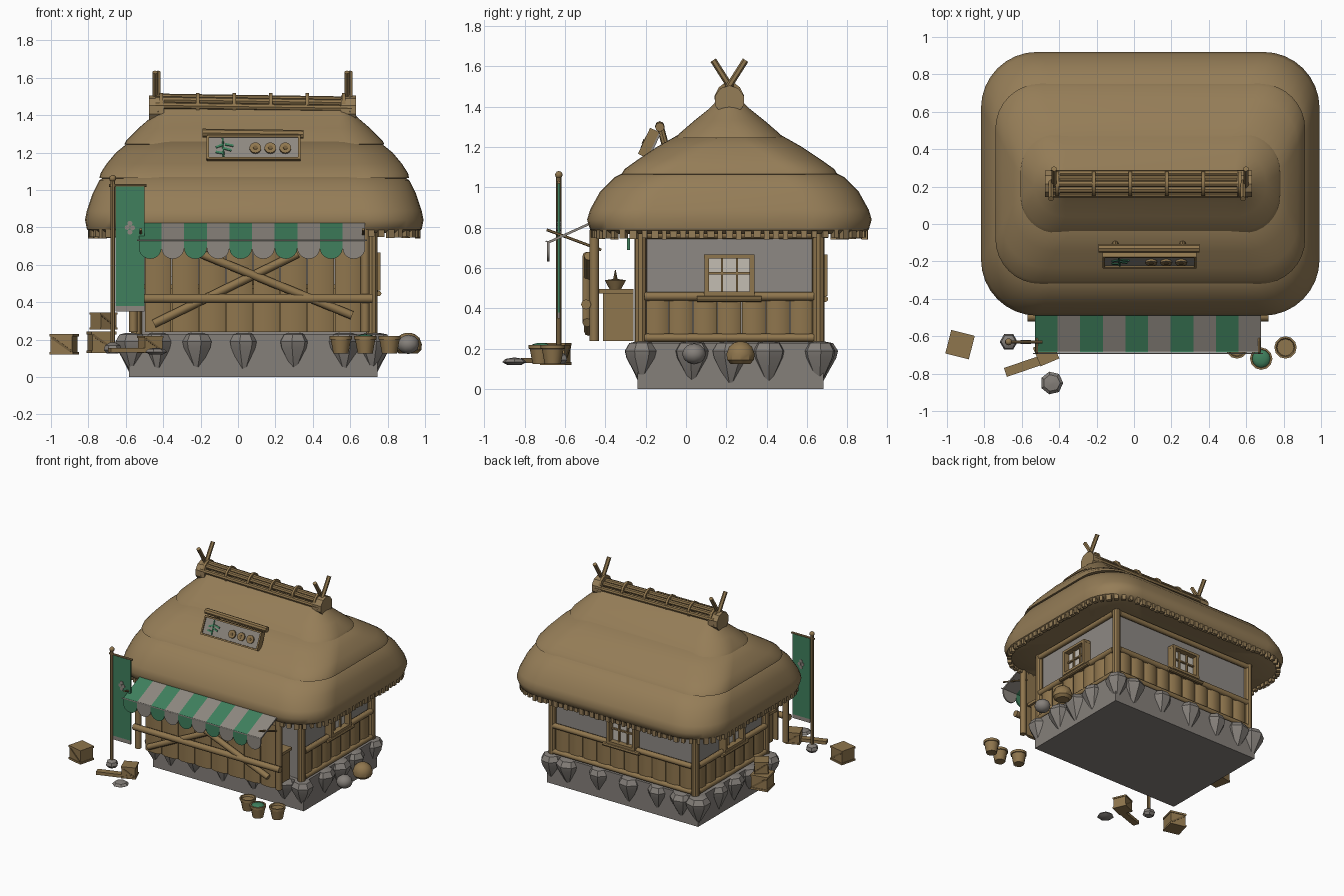
import bpy, bmesh, math, random
from mathutils import Matrix, Vector

if "Cube" in bpy.data.objects:
    bpy.data.objects.remove(bpy.data.objects["Cube"])

random.seed(4)
CX, CY = 0.087, 0.215
I = Matrix.Identity(4)

# materials
COLORS = {"thatch": (.30, .205, .096), "wood": (.275, .18, .075), "stone": (.235, .215, .195),
          "plaster": (.27, .25, .23), "green_cloth": (.05, .215, .11), "grey_cloth": (.27, .245, .215),
          "window_paper": (.55, .51, .45), "dark_wood": (.17, .11, .045)}
MATS = []
for n, c in COLORS.items():
    m = bpy.data.materials.new(n)
    m.diffuse_color = (*c, 1)
    m.use_nodes = True
    m.node_tree.nodes["Principled BSDF"].inputs["Base Color"].default_value = m.diffuse_color
    MATS.append(m)
THATCH, WOOD, STONE, WALL, GREEN, GREY, PAPER, DARK = range(8)


def paint(verts, mat):
    for f in {f for v in verts for f in v.link_faces}:
        f.material_index = mat


def box(bm, c, s, mat, M=I, R=I):
    r = bmesh.ops.create_cube(bm, size=1, matrix=M @ Matrix.Translation(c) @ R @ Matrix.Diagonal((*s, 1)))
    paint(r["verts"], mat)


def log(bm, a, b, r, mat=WOOD, M=I, seg=8, r2=None):
    a, b = M @ Vector(a), M @ Vector(b)
    d = b - a
    X = Matrix.Translation((a + b) / 2) @ d.to_track_quat('Z', 'Y').to_matrix().to_4x4()
    res = bmesh.ops.create_cone(bm, cap_ends=True, segments=seg, radius1=r,
                                radius2=r if r2 is None else r2, depth=d.length, matrix=X)
    paint(res["verts"], mat)


def loft(bm, rings, mat):
    vs = [[bm.verts.new(p) for p in ring] for ring in rings]
    faces = [bm.faces.new(vs[0][::-1]), bm.faces.new(vs[-1])]
    for A, B in zip(vs, vs[1:]):
        n = len(A)
        faces += [bm.faces.new((A[i], A[(i + 1) % n], B[(i + 1) % n], B[i])) for i in range(n)]
    for f in faces:
        f.material_index = mat


def lathe(bm, c, prof, mat, seg=8, turn=0):
    loft(bm, [[(c[0] + r * math.cos(turn + math.tau * i / seg), c[1] + r * math.sin(turn + math.tau * i / seg),
                c[2] + z) for i in range(seg)] for r, z in prof], mat)


def prism(bm, pts, y0, y1, mat):
    loft(bm, [[(x, y, z) for x, z in pts] for y in (y0, y1)], mat)


def ball(bm, c, s, mat, sub=2):
    r = bmesh.ops.create_icosphere(bm, subdivisions=sub, radius=1,
                                   matrix=Matrix.Translation(c) @ Matrix.Diagonal((*s, 1)))
    paint(r["verts"], mat)


def finish(name, bm, angle=35):
    bmesh.ops.recalc_face_normals(bm, faces=bm.faces)
    me = bpy.data.meshes.new(name)
    bm.to_mesh(me)
    bm.free()
    for m in MATS:
        me.materials.append(m)
    me.shade_smooth()
    me.set_sharp_from_angle(angle=math.radians(angle))
    bpy.context.collection.objects.link(bpy.data.objects.new(name, me))


def round_rect(hx, hy, z, r, n=8):
    r = min(r, hy * .95)
    pts = []
    for k, (sx, sy) in enumerate(((1, 1), (-1, 1), (-1, -1), (1, -1))):
        for i in range(n + 1):
            a = math.pi / 2 * (k + i / n)
            pts.append((CX + sx * (hx - r) + r * math.cos(a), CY + sy * (hy - r) + r * math.sin(a), z))
    return pts


# thatched roof in three overlapping layers
LAYERS = {
    "roof_lower": (.30, [(.64, .45, .79), (.87, .665, .77), (.895, .69, .79), (.905, .705, .84), (.895, .69, .89),
                         (.865, .64, .98), (.83, .57, 1.05), (.78, .49, 1.09)]),
    "roof_middle": (.24, [(.79, .48, 1.06), (.828, .535, 1.065), (.822, .52, 1.09), (.79, .45, 1.14),
                          (.74, .36, 1.2), (.66, .245, 1.265)]),
    "roof_top": (.2, [(.64, .22, 1.24), (.695, .265, 1.245), (.685, .25, 1.265), (.62, .175, 1.33),
                      (.55, .1, 1.39), (.5, .05, 1.44)])}
for name, (rad, prof) in LAYERS.items():
    bm = bmesh.new()
    loft(bm, [round_rect(x, y, z, rad) for x, y, z in prof], THATCH)
    finish(name, bm, 40)

# ragged straw ends under the eave
bm = bmesh.new()
ring = [Vector(p) for p in round_rect(.875, .672, .768, .28)]
for a, b in zip(ring, ring[1:] + ring[:1]):
    n = max(1, round((b - a).length / .045))
    for i in range(n):
        p = a.lerp(b, (i + .5) / n)
        R = Matrix.Rotation(math.atan2((b - a).y, (b - a).x), 4, 'Z')
        box(bm, p, (random.uniform(.022, .038), .03, random.uniform(.03, .055)), THATCH, I, R)
finish("eave_fringe", bm)

# ridge poles, ties and crossed end poles
bm = bmesh.new()
for y, z in ((-.055, 1.445), (-.03, 1.475), (0, 1.49), (.03, 1.475), (.055, 1.445)):
    log(bm, (-.44, CY + y, z + .008), (.61, CY + y, z - .008), .018)
for i in range(6):
    x = -.41 + i * .195
    log(bm, (x - .009, CY, 1.452), (x + .009, CY, 1.452), .068, seg=14)
for x in (-.435, .59):
    log(bm, (x - .04, CY, 1.43), (x + .04, CY, 1.43), .075, THATCH, seg=10)
    for s in (-1, 1):
        log(bm, (x + s * .008, CY - s * .06, 1.41), (x + s * .008, CY + s * .08, 1.63), .016, seg=6)
finish("ridge_bundle", bm)

# roof sign
bm = bmesh.new()
S = Matrix.Translation((.083, -.185, 1.22)) @ Matrix.Rotation(-math.radians(25), 4, 'X')
box(bm, (0, .01, 0), (.49, .05, .13), GREY, S)
for z in (-.065, .065):
    box(bm, (0, 0, z), (.5, .05, .012), WOOD, S)
for x in (-.245, .245):
    box(bm, (x, 0, 0), (.012, .05, .13), WOOD, S)
for x in (.01, .09, .17):
    log(bm, (x, -.01, -.005), (x, -.027, -.005), .031, WOOD, S, 14)
    log(bm, (x, -.02, -.005), (x, -.031, -.005), .012, DARK, S, 8)
log(bm, (-.16, -.017, -.055), (-.165, -.017, .055), .005, GREEN, S)
for x, z, a in ((-.14, -.01, .3), (-.18, .01, -.4), (-.13, .015, .2), (-.18, -.03, .2)):
    box(bm, (x, -.018, z), (.045, .006, .012), GREEN, S, Matrix.Rotation(a, 4, 'Y'))
log(bm, (-.19, -.13, 1.305), (.35, -.13, 1.298), .023)
for x in (-.1, .26):
    log(bm, (x, -.1, 1.2), (x, -.13, 1.31), .018)
finish("roof_sign", bm)

# stone foundation with wedge stones around it
bm = bmesh.new()
box(bm, (.082, .22, .115), (1.33, .92, .23), STONE)
spots = [(x, y) for y in (-.22, .66) for x in (-.57, -.43, -.22, .03, .30, .57, .72)]
spots += [(x, y) for x in (-.565, .73) for y in (.03, .22, .41)]
for x, y in spots:
    k = random.uniform(.88, 1.08)
    lathe(bm, (x, y, 0), [(.004, random.uniform(0, .03)), (.08 * k, .155), (.088 * k, .19), (.065 * k, .228), (.03, .236)],
          STONE, 7, random.random())
finish("foundation", bm, 25)

# walls and corner posts
bm = bmesh.new()
box(bm, (CX, CY, .51), (1.23, .85, .56), WALL)
finish("plaster_walls", bm)
bm = bmesh.new()
for sx in (-1, 1):
    for sy in (-1, 1):
        x, y = CX + sx * .63, CY + sy * .44
        log(bm, (x, y, .22), (x, y, .8), .031, seg=10)
finish("corner_posts", bm)

# plank skirting, rails and a window on three walls
for name, ang, d, hw in (("right", 90, .615, .42), ("back", 180, .425, .61), ("left", -90, .615, .42)):
    W = Matrix.Translation((CX, CY, 0)) @ Matrix.Rotation(math.radians(ang), 4, 'Z')
    bm = bmesh.new()
    n = round(hw * 2 / .118)
    for i in range(n):
        x = -hw + (i + .5) * 2 * hw / n
        w = hw / n
        loft(bm, [[W @ Vector((x + w * u, -d - t, z)) for u, t in
                   ((-.97, -.02), (-.97, .012), (-.5, .03), (.5, .03), (.97, .012), (.97, -.02))]
                  for z in (.24, .45)], WOOD)
    for z, r in ((.255, .02), (.46, .022), (.765, .02)):
        log(bm, (-hw, -d - .025, z), (hw, -d - .025, z), r, WOOD, W)
    finish(name + "_skirting", bm, 50)
    bm = bmesh.new()
    box(bm, (0, -d - .005, .565), (.22, .02, .18), PAPER, W)
    for x in (-.112, .112):
        box(bm, (x, -d - .025, .565), (.024, .07, .2), WOOD, W)
    for z in (.473, .657):
        box(bm, (0, -d - .025, z), (.25, .07, .02), WOOD, W)
    for x in (-.037, .037):
        box(bm, (x, -d - .015, .565), (.011, .03, .18), WOOD, W)
    box(bm, (0, -d - .015, .575), (.22, .03, .011), WOOD, W)
    log(bm, (-.16, -d - .05, .447), (.16, -d - .05, .447), .015, WOOD, W)
    finish(name + "_window", bm)

# shop counter with bowls
bm = bmesh.new()
box(bm, (.08, -.335, .36), (1.12, .15, .24), WOOD)
box(bm, (.08, -.345, .485), (1.16, .17, .022), WOOD)
for x in (-.3, .1, .45):
    lathe(bm, (x, -.35, .495), [(.03, 0), (.055, .045), (.02, .05)], WOOD, 10)
    log(bm, (x, -.35, .54), (x + .01, -.35, .59), .012, DARK, r2=.002)
box(bm, (.08, -.285, .72), (1.1, .015, .06), GREEN)
finish("counter", bm)

# boarded shop front with crossed logs
bm = bmesh.new()
for i in range(8):
    x, w = -.5 + (i + .5) * .145, .07
    loft(bm, [[(x + w * u, -.452 - t, z) for u, t in
               ((-1, -.012), (-1, .0), (-.5, .014), (.5, .014), (1, .0), (1, -.012))]
              for z in (.24, .76)], WOOD)
log(bm, (-.45, -.482, .285), (.32, -.482, .66), .023)
log(bm, (.61, -.49, .33), (-.2, -.49, .66), .023)
log(bm, (-.57, -.495, .42), (.72, -.495, .42), .025)
for x in (-.56, .68):
    log(bm, (x, -.455, .24), (x, -.455, .79), .024)
finish("boarded_front", bm, 50)

# striped awning with scalloped edge
bm = bmesh.new()
for i in range(10):
    x0, w = -.53 + i * .121, .121
    c = GREY if i % 2 else GREEN
    box(bm, (x0 + w / 2, -.57, .778), (w, .245, .012), c, I, Matrix.Rotation(math.radians(24.4), 4, 'X'))
    arc = [(x0 + w / 2 - w / 2 * math.cos(math.pi * k / 10), .69 - .058 * math.sin(math.pi * k / 10)) for k in range(11)]
    prism(bm, [(x0 + w, .735), (x0, .735)] + arc, -.688, -.677, c)
finish("awning", bm)
bm = bmesh.new()
log(bm, (-.54, -.692, .732), (.69, -.692, .732), .004, PAPER, seg=6)
for x in (-.52, .67):
    log(bm, (x, -.69, .79), (x, -.42, .69), .007, seg=6)
finish("awning_rods", bm)

# banner on a pole
bm = bmesh.new()
P = (-.67, -.63)
log(bm, (*P, .14), (*P, 1.05), .013)
ball(bm, (*P, 1.062), (.019, .019, .019), WOOD)
log(bm, (-.69, -.63, 1.025), (-.49, -.63, 1.025), .008)
lathe(bm, (*P, .125), [(.03, 0), (.048, .02), (.04, .045), (.015, .06)], STONE, 6)
box(bm, (-.578, -.63, .7), (.155, .014, .64), GREEN)
box(bm, (-.578, -.63, .365), (.155, .014, .03), GREY)
for x, z in ((0, .022), (-.014, 0), (.014, -.002), (0, -.025)):
    log(bm, (-.578 + x, -.641, .8 + z), (-.578 + x, -.619, .8 + z), .014, GREY, seg=8)
finish("banner", bm)

# pots at the front right corner
for i, (x, y) in enumerate(((.55, -.66), (.68, -.72), (.81, -.66))):
    bm = bmesh.new()
    lathe(bm, (x, y, .125), [(.04, 0), (.054, .075), (.06, .076), (.06, .095), (.05, .095), (.045, .08)], WOOD, 12)
    if i == 1:
        ball(bm, (x, y, .212), (.05, .05, .018), GREEN)
    finish(f"pot_{i + 1}", bm)

# crates, plank and loose stones
CRATES = [(-.93, -.645, .175, .12, -.25), (-.73, .08, .185, .125, .2), (-.72, .08, .3, .1, .6), (-.47, -.69, .175, .1, .4)]
for i, (x, y, z, s, a) in enumerate(CRATES):
    bm = bmesh.new()
    R = Matrix.Translation((x, y, z)) @ Matrix.Rotation(a, 4, 'Z')
    box(bm, (0, 0, 0), (s, s, s * .9), WOOD, R)
    for u in (-1, 1):
        box(bm, (0, 0, u * s * .4), (s * 1.08, s * 1.08, s * .12), WOOD, R)
        box(bm, (0, u * s * .51, 0), (s * 1.1, s * .04, s * .1), DARK, R, Matrix.Rotation(.6, 4, 'Y'))
    finish(f"crate_{i + 1}", bm)
bm = bmesh.new()
box(bm, (-.56, -.75, .143), (.27, .05, .025), WOOD, I, Matrix.Rotation(.33, 4, 'Z'))
finish("loose_plank", bm)
bm = bmesh.new()
lathe(bm, (-.44, -.85, .12), [(.035, 0), (.062, .014), (.045, .03), (.01, .036)], STONE, 7)
ball(bm, (.91, .04, .175), (.06, .06, .052), STONE, 2)
finish("loose_stones", bm, 30)
bm = bmesh.new()
lathe(bm, (.91, .27, .125), [(.05, 0), (.07, .02), (.073, .05), (.06, .085), (.035, .105), (.01, .112)], WOOD, 10)
finish("round_basket", bm)
